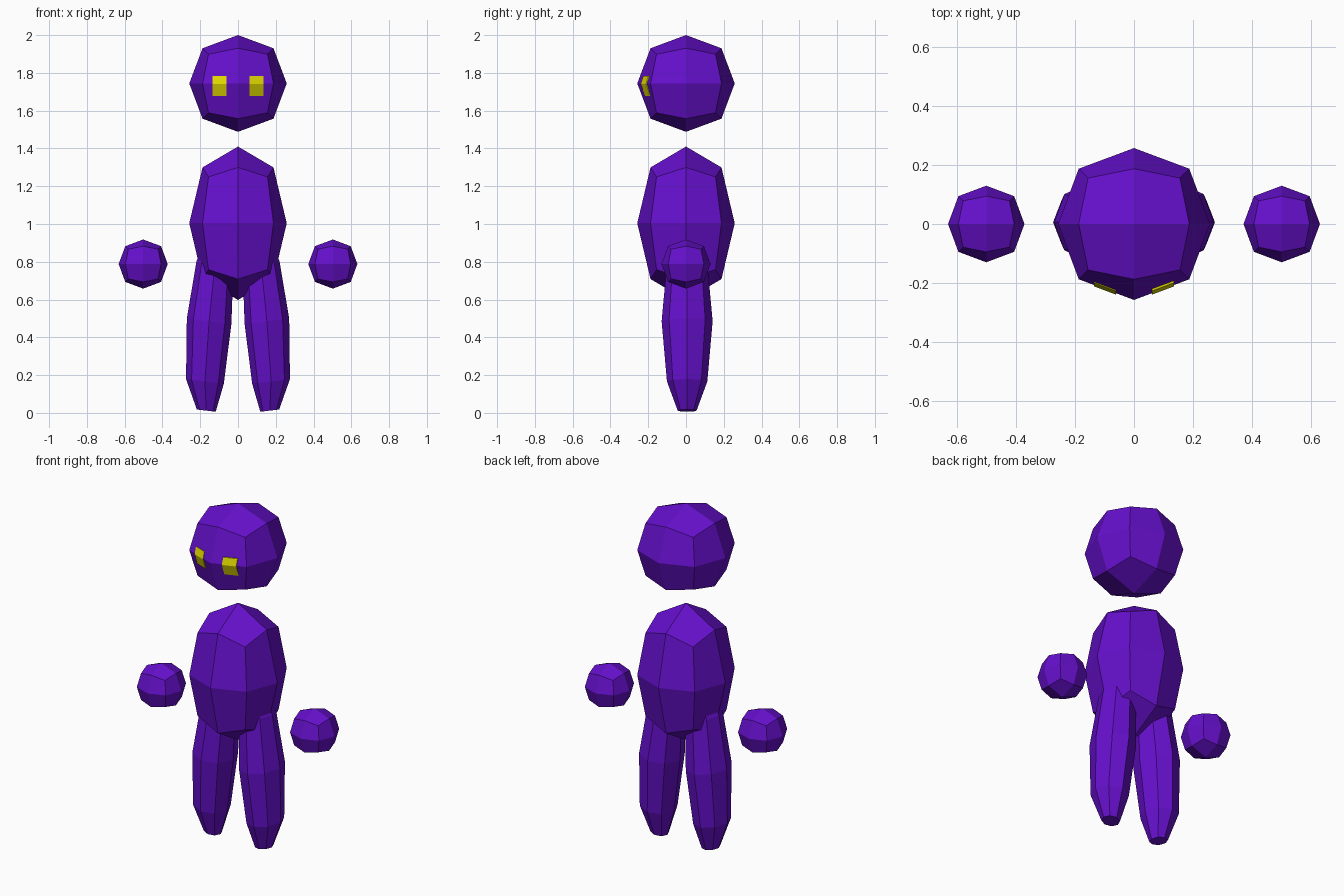
import bpy, bmesh
from math import cos, sin, pi
from mathutils import Vector, Matrix

if "Cube" in bpy.data.objects:
    bpy.data.objects.remove(bpy.data.objects["Cube"])


def material(name, rgb):
    m = bpy.data.materials.new(name)
    m.diffuse_color = (*rgb, 1)
    m.use_nodes = True
    m.node_tree.nodes["Principled BSDF"].inputs["Base Color"].default_value = m.diffuse_color
    return m


PURPLE = material("purple", (0.13, 0.005, 0.6))
YELLOW = material("yellow", (0.75, 0.7, 0.0))


def finish(name, bm, mat):
    bmesh.ops.recalc_face_normals(bm, faces=bm.faces)
    me = bpy.data.meshes.new(name)
    bm.to_mesh(me)
    bm.free()
    me.materials.append(mat)
    ob = bpy.data.objects.new(name, me)
    bpy.context.collection.objects.link(ob)
    return ob


def quad_ball(name, centre, rx, rz):
    """Once-subdivided cube rounded into a 24-quad ball."""
    bm = bmesh.new()
    bmesh.ops.create_cube(bm, size=2)
    bmesh.ops.subdivide_edges(bm, edges=bm.edges[:], cuts=1, use_grid_fill=True)
    factor = {1: 1.0, 2: 0.728, 3: 0.605}   # face centre, edge middle, corner
    for v in bm.verts:
        k = factor[sum(abs(c) > 0.5 for c in v.co)]
        v.co = Vector((v.co.x * rx, v.co.y * rx, v.co.z * rz)) * k + Vector(centre)
    return finish(name, bm, PURPLE)


def leg(name, side):
    """Eight-sided tapered capsule, leaning in towards the hips."""
    bm = bmesh.new()
    # centre x, centre z, radius x, radius y
    profile = [(0.168, 0.012, 0.05, 0.05), (0.165, 0.035, 0.068, 0.068),
               (0.175, 0.167, 0.1, 0.107), (0.153, 0.485, 0.118, 0.135),
               (0.122, 0.79, 0.098, 0.107), (0.112, 0.93, 0.05, 0.05)]
    del profile[1]
    rings = []
    for cx, cz, rx, ry in profile:
        ring = []
        for i in range(8):
            a = i * pi / 4
            x = rx * cos(a)
            ring.append(bm.verts.new((side * (cx + x), 0.006 + ry * sin(a), cz + 0.12 * x)))
        rings.append(ring)
    for a, b in zip(rings, rings[1:]):
        for i in range(8):
            j = (i + 1) % 8
            bm.faces.new((a[i], a[j], b[j], b[i]))
    bm.faces.new(rings[0])
    bm.faces.new(rings[-1])
    return finish(name, bm, PURPLE)


def eye(name, side):
    """Thin plate folded over the middle crease of the face."""
    bm = bmesh.new()
    layers = []
    for depth in (0.006, -0.02):
        rows = []
        for z in (1.678, 1.742, 1.783):
            rows.append([bm.verts.new((side * x,
                         -(0.258 - 0.375 * x - 0.36 * abs(z - 1.745) + depth), z))
                         for x in (0.062, 0.136)])
        layers.append(rows)
    front, back = layers
    for rows in layers:
        for a, b in zip(rows, rows[1:]):
            bm.faces.new((a[0], a[1], b[1], b[0]))
    # rim joining front and back
    def loop(r):
        return [r[0][0], r[0][1], r[1][1], r[2][1], r[2][0], r[1][0]]
    f, b = loop(front), loop(back)
    for i in range(6):
        j = (i + 1) % 6
        bm.faces.new((f[i], f[j], b[j], b[i]))
    return finish(name, bm, YELLOW)


# Head and torso
quad_ball("head", (0, 0, 1.744), 0.258, 0.256)
quad_ball("torso", (0, 0, 1.004), 0.258, 0.406)

# Paired parts
for side, label in ((-1, "left"), (1, "right")):
    quad_ball(label + "_hand", (side * 0.502, 0, 0.788), 0.13, 0.13)
    leg(label + "_leg", side)
    eye(label + "_eye", side)
